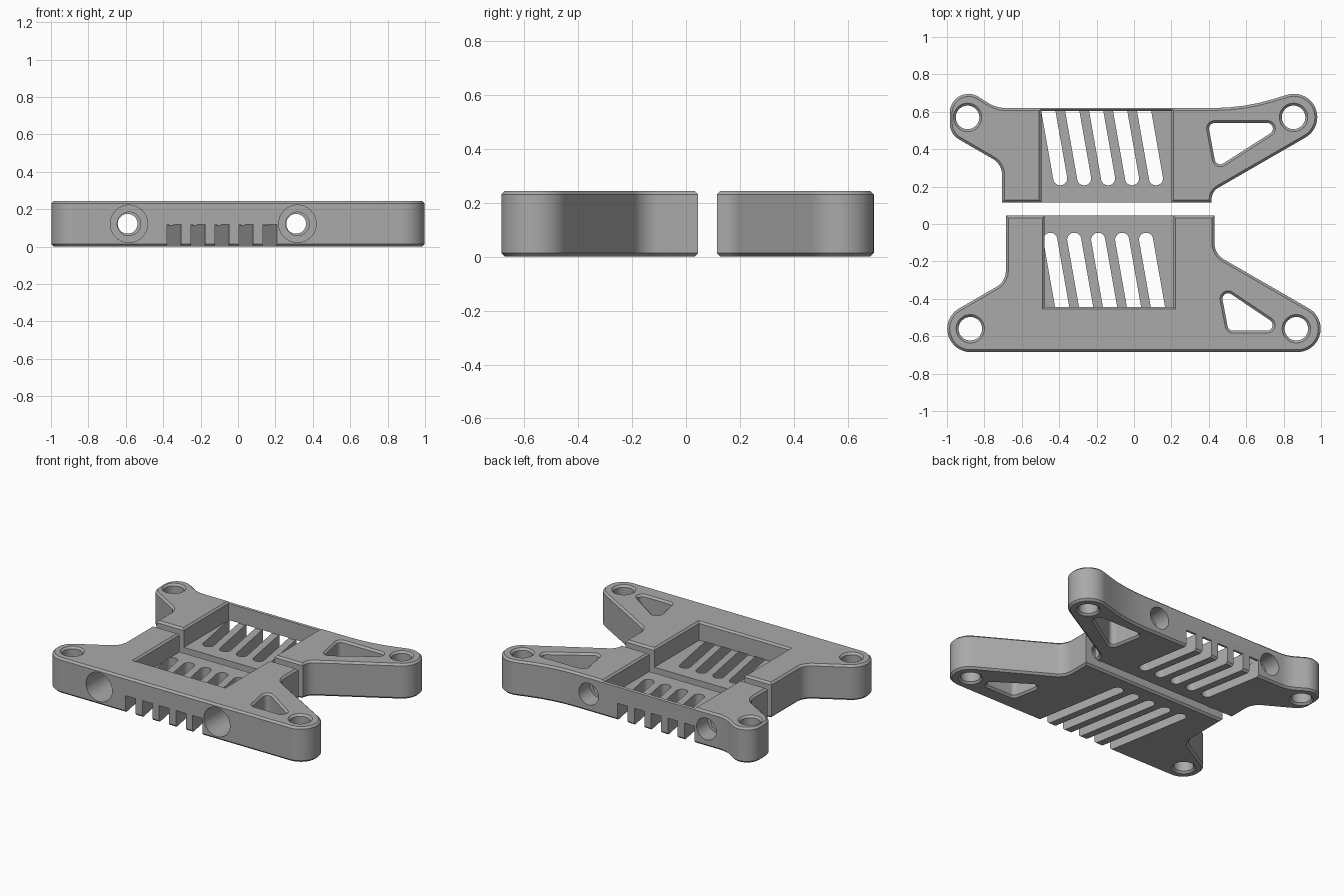
import bpy, bmesh, math
from mathutils import Vector, Matrix

if "Cube" in bpy.data.objects:
    bpy.data.objects.remove(bpy.data.objects["Cube"], do_unlink=True)

HEIGHT, CHAMFER, FLOOR = 0.244, 0.013, 0.115
SLOT_TILT, SLOT_PITCH, SLOT_WIDTH = math.radians(10), 0.128, 0.075

grey = bpy.data.materials.new("plain grey")
grey.use_nodes = True
grey.diffuse_color = (0.4, 0.4, 0.4, 1)
grey.node_tree.nodes["Principled BSDF"].inputs["Base Color"].default_value = grey.diffuse_color


def link(name, data):
    ob = bpy.data.objects.new(name, data)
    bpy.context.scene.collection.objects.link(ob)
    return ob


def baked(ob):
    """Mesh of an object with its curve settings or modifiers applied."""
    bpy.context.view_layer.update()
    deps = bpy.context.evaluated_depsgraph_get()
    return bpy.data.meshes.new_from_object(ob.evaluated_get(deps))


def rounded(corners):
    """Round each (x, y, radius) corner of a polygon."""
    pts = []
    for i, (x, y, r) in enumerate(corners):
        p = Vector((x, y))
        if r == 0:
            pts.append(p)
            continue
        a = (Vector(corners[i - 1][:2]) - p).normalized()
        b = (Vector(corners[(i + 1) % len(corners)][:2]) - p).normalized()
        half = a.angle(b) / 2
        centre = p + (a + b).normalized() * (r / math.sin(half))
        start = p + a * (r / math.tan(half)) - centre
        sweep = start.angle_signed(p + b * (r / math.tan(half)) - centre)
        steps = max(4, round(abs(sweep) / 0.13))
        for k in range(steps + 1):
            pts.append(centre + Matrix.Rotation(-sweep * k / steps, 2) @ start)
    return pts


def circle(x, y, r, n=40):
    return [Vector((x + r * math.cos(t * math.tau / n), y + r * math.sin(t * math.tau / n)))
            for t in range(n)]


def plate(name, loops):
    """Chamfered plate from an outline followed by its holes."""
    cu = bpy.data.curves.new(name, "CURVE")
    cu.dimensions, cu.fill_mode = "2D", "BOTH"
    cu.extrude = HEIGHT / 2 - CHAMFER
    cu.bevel_depth, cu.bevel_resolution, cu.offset = CHAMFER, 0, -CHAMFER
    for pts in loops:
        sp = cu.splines.new("POLY")
        sp.points.add(len(pts) - 1)
        for q, p in zip(sp.points, pts):
            q.co = (p.x, p.y, 0, 1)
        sp.use_cyclic_u = True
    tmp = link(name + "_outline", cu)
    me = baked(tmp)
    bpy.data.objects.remove(tmp, do_unlink=True)
    bm = bmesh.new()
    bm.from_mesh(me)
    bmesh.ops.remove_doubles(bm, verts=bm.verts, dist=0.0002)
    bmesh.ops.recalc_face_normals(bm, faces=bm.faces)
    bmesh.ops.translate(bm, verts=bm.verts, vec=(0, 0, HEIGHT / 2))
    bm.to_mesh(me)
    bm.free()
    me.materials.clear()
    me.materials.append(grey)
    return link(name, me)


def cut(ob, bm):
    """Subtract a bmesh solid from an object."""
    bmesh.ops.recalc_face_normals(bm, faces=bm.faces)
    me = bpy.data.meshes.new("cutter")
    bm.to_mesh(me)
    bm.free()
    me.materials.append(grey)
    tool = link("cutter", me)
    tool.hide_render = True
    mod = ob.modifiers.new("cut", "BOOLEAN")
    mod.operation, mod.solver, mod.object = "DIFFERENCE", "EXACT", tool
    me = baked(ob)
    ob.modifiers.clear()
    ob.data = me
    bpy.data.objects.remove(tool, do_unlink=True)


def prism(pts, z0, z1):
    bm = bmesh.new()
    face = bm.faces.new([bm.verts.new((p.x, p.y, z0)) for p in pts])
    ext = bmesh.ops.extrude_face_region(bm, geom=[face])["geom"]
    bmesh.ops.translate(bm, vec=(0, 0, z1 - z0),
                        verts=[v for v in ext if isinstance(v, bmesh.types.BMVert)])
    return bm


def box(x0, x1, y0, y1, z0, z1, flare=0):
    bm = prism([Vector(p) for p in ((x0, y0), (x1, y0), (x1, y1), (x0, y1))], z0, z1)
    for v in bm.verts:
        if v.co.z > (z0 + z1) / 2:
            v.co.x += flare if v.co.x > (x0 + x1) / 2 else -flare
            v.co.y += flare if v.co.y > (y0 + y1) / 2 else -flare
    return bm


def bore(x, r, y0, y1):
    bm = bmesh.new()
    m = Matrix.Translation((x, (y0 + y1) / 2, HEIGHT / 2)) @ Matrix.Rotation(math.pi / 2, 4, "X")
    bmesh.ops.create_cone(bm, cap_ends=True, segments=40, radius1=r, radius2=r,
                          depth=y1 - y0, matrix=m)
    return bm


def finish(ob, recess, slot_start, outward, bores):
    """Vent slots, tray recess with chamfered lip, and screw bores."""
    for i in range(5):
        rad = SLOT_WIDTH / 2
        bar = [(-rad, 0), (rad, 0), (rad, 0.8), (-rad, 0.8)]
        bar = rounded([(x, y, rad * 0.99 if y == 0 else 0) for x, y in bar])
        turn = Matrix.Rotation(SLOT_TILT + (math.pi if outward < 0 else 0), 2)
        base = Vector((slot_start[0] + i * SLOT_PITCH, slot_start[1] - outward * rad))
        cut(ob, prism([turn @ p + base for p in bar], -0.1, FLOOR + 0.002))
    cut(ob, box(*recess, FLOOR, 0.4))
    cut(ob, box(*recess, HEIGHT - 0.012, HEIGHT + 0.012, flare=0.024))
    for b in bores:
        cut(ob, bore(*b))
    bpy.ops.object.select_all(action="DESELECT")
    ob.select_set(True)
    bpy.context.view_layer.objects.active = ob
    bpy.ops.object.shade_smooth_by_angle(angle=math.radians(25))


# Front half: outline, mounting holes, triangular window
front = plate("front_bracket", [
    rounded([(-1.34, -0.685, 0.125), (1.34, -0.685, 0.125), (0.43, -0.16, 0.1),
             (0.43, 0.045, 0), (-0.685, 0.045, 0), (-0.685, -0.307, 0.1)]),
    circle(-0.875, -0.56, 0.063), circle(0.868, -0.56, 0.063),
    rounded([(0.46, -0.335, 0.03), (0.505, -0.57, 0.03), (0.81, -0.57, 0.03)])])
finish(front, (-0.478, 0.21, -0.443, 0.2), (-0.454, -0.085), -1,
       [(x, r, -1, y) for x in (-0.583, 0.318) for r, y in ((0.1, -0.35), (0.063, 0.3))])

# Rear half: outline, mounting holes, triangular window
rear = plate("rear_bracket", [
    rounded([(-0.705, 0.115, 0), (0.415, 0.115, 0), (0.415, 0.173, 0.07),
             (1.869, 1.012, 0.125), (0.587, 0.62, 1.1), (-0.736, 0.62, 0.18),
             (-0.985, 0.776, 0.1), (-0.985, 0.481, 0.1), (-0.705, 0.319, 0.1)]),
    circle(-0.89, 0.57, 0.063), circle(0.853, 0.57, 0.063),
    rounded([(0.395, 0.54, 0.03), (0.44, 0.3, 0.03), (0.815, 0.54, 0.03)])])
finish(rear, (-0.495, 0.2, -0.05, 0.605), (-0.388, 0.245), 1,
       [(x, r, y, 1) for x in (-0.59, 0.311) for r, y in ((0.075, 0.5), (0.053, -0.1))])
